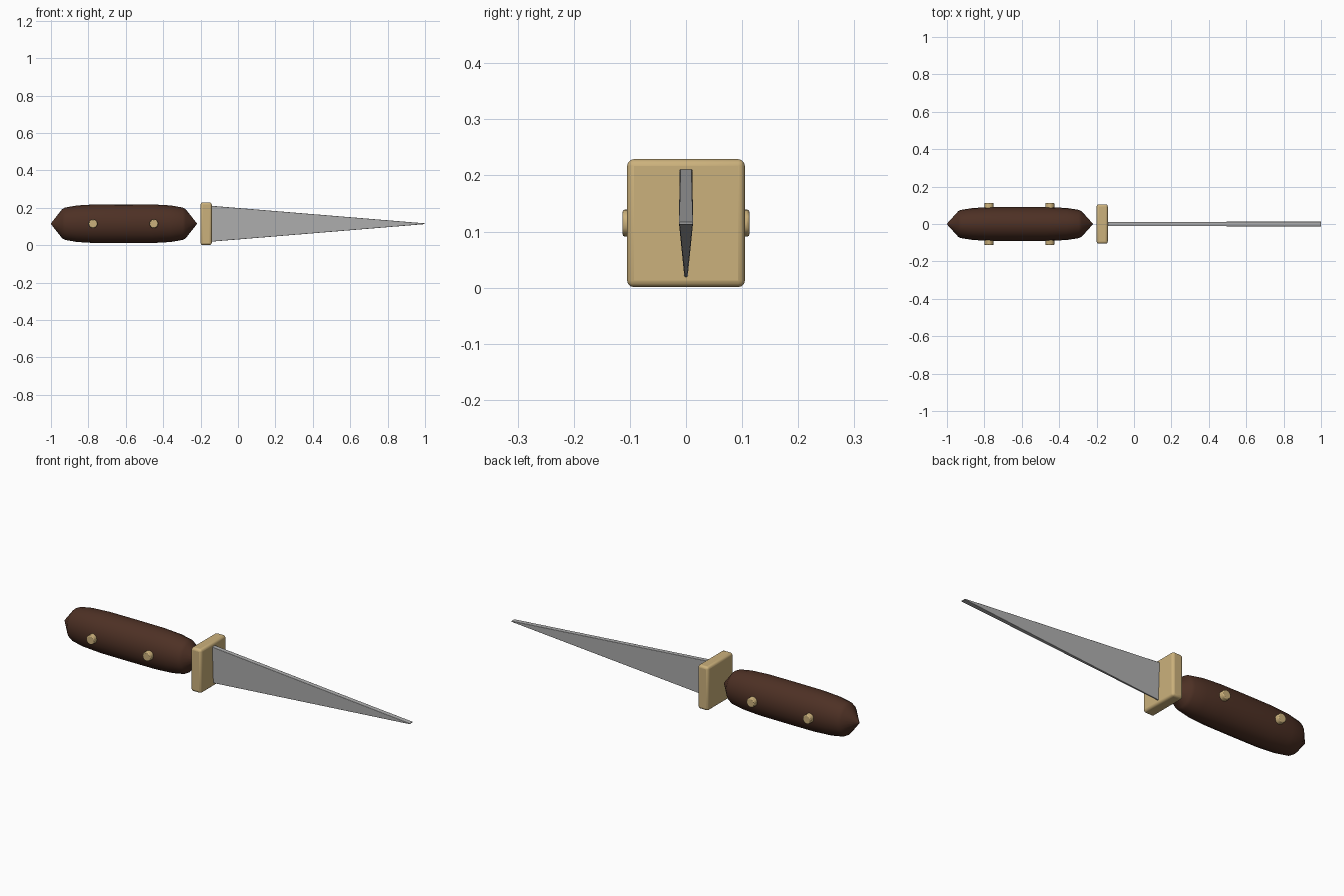
import bpy, bmesh, math
from mathutils import Matrix

if "Cube" in bpy.data.objects:
    bpy.data.objects.remove(bpy.data.objects["Cube"])

MID = 0.115  # height of the knife's long axis


def material(name, colour):
    mat = bpy.data.materials.new(name)
    mat.use_nodes = True
    mat.diffuse_color = (*colour, 1)
    mat.node_tree.nodes["Principled BSDF"].inputs["Base Color"].default_value = (*colour, 1)
    return mat


wood = material("dark_wood", (0.075, 0.03, 0.018))
brass = material("brass", (0.60, 0.44, 0.20))
steel = material("steel", (0.44, 0.44, 0.44))


def finish(name, bm, mat, bevel=0, segments=2, angle=35):
    bmesh.ops.recalc_face_normals(bm, faces=bm.faces)
    mesh = bpy.data.meshes.new(name)
    bm.to_mesh(mesh)
    bm.free()
    mesh.materials.append(mat)
    obj = bpy.data.objects.new(name, mesh)
    bpy.context.collection.objects.link(obj)
    if bevel:
        mod = obj.modifiers.new("soft_edges", "BEVEL")
        mod.width, mod.segments = bevel, segments
    bpy.ops.object.select_all(action="DESELECT")
    obj.select_set(True)
    bpy.context.view_layer.objects.active = obj
    bpy.ops.object.shade_smooth_by_angle(angle=math.radians(angle))
    return obj


def loft(rings):
    """Skin a list of equally sized closed rings and cap both ends."""
    bm = bmesh.new()
    loops = [[bm.verts.new(p) for p in ring] for ring in rings]
    n = len(loops[0])
    for a, b in zip(loops, loops[1:]):
        for i in range(n):
            j = (i + 1) % n
            bm.faces.new((a[i], a[j], b[j], b[i]))
    bm.faces.new(loops[0])
    bm.faces.new(loops[-1])
    return bm


# Handle: oval barrel with pointed ends, as (offset from centre, radius factor)
half = [(0.0, 1.0), (0.15, 0.995), (0.25, 0.94), (0.315, 0.83), (0.33, 0.75), (0.39, 0.02)]
profile = [(-d, r) for d, r in reversed(half[1:])] + half
SIDES = 20
rings = []
for d, r in profile:
    angles = [math.tau * i / SIDES for i in range(SIDES)]
    rings.append([(-0.61 + d, 0.091 * r * math.cos(a), MID + 0.104 * r * math.sin(a)) for a in angles])
finish("handle", loft(rings), wood)

# Guard plate
bm = bmesh.new()
bmesh.ops.create_cube(bm, size=1, matrix=Matrix.Translation((-0.17, 0, MID)) @ Matrix.Diagonal((0.06, 0.21, 0.228, 1)))
finish("guard", bm, brass, bevel=0.012, segments=3)


# Blade: wedge section at the guard tapering to a narrow flat tip
def section(x, height, spine, edge):
    return [(x, -edge, MID - height), (x, edge, MID - height),
            (x, spine, MID + height), (x, -spine, MID + height)]


finish("blade", loft([section(-0.145, 0.096, 0.0115, 0.003), section(1.0, 0.002, 0.0125, 0.0125)]),
       steel, bevel=0.0015, segments=2)

# Handle pins running right through the grip
for name, x in (("rear_pin", -0.775), ("front_pin", -0.45)):
    bm = bmesh.new()
    place = Matrix.Translation((x, 0, MID)) @ Matrix.Rotation(math.pi / 2, 4, "X")
    bmesh.ops.create_cone(bm, cap_ends=True, segments=12, radius1=0.024, radius2=0.024, depth=0.226, matrix=place)
    finish(name, bm, brass, bevel=0.004)
